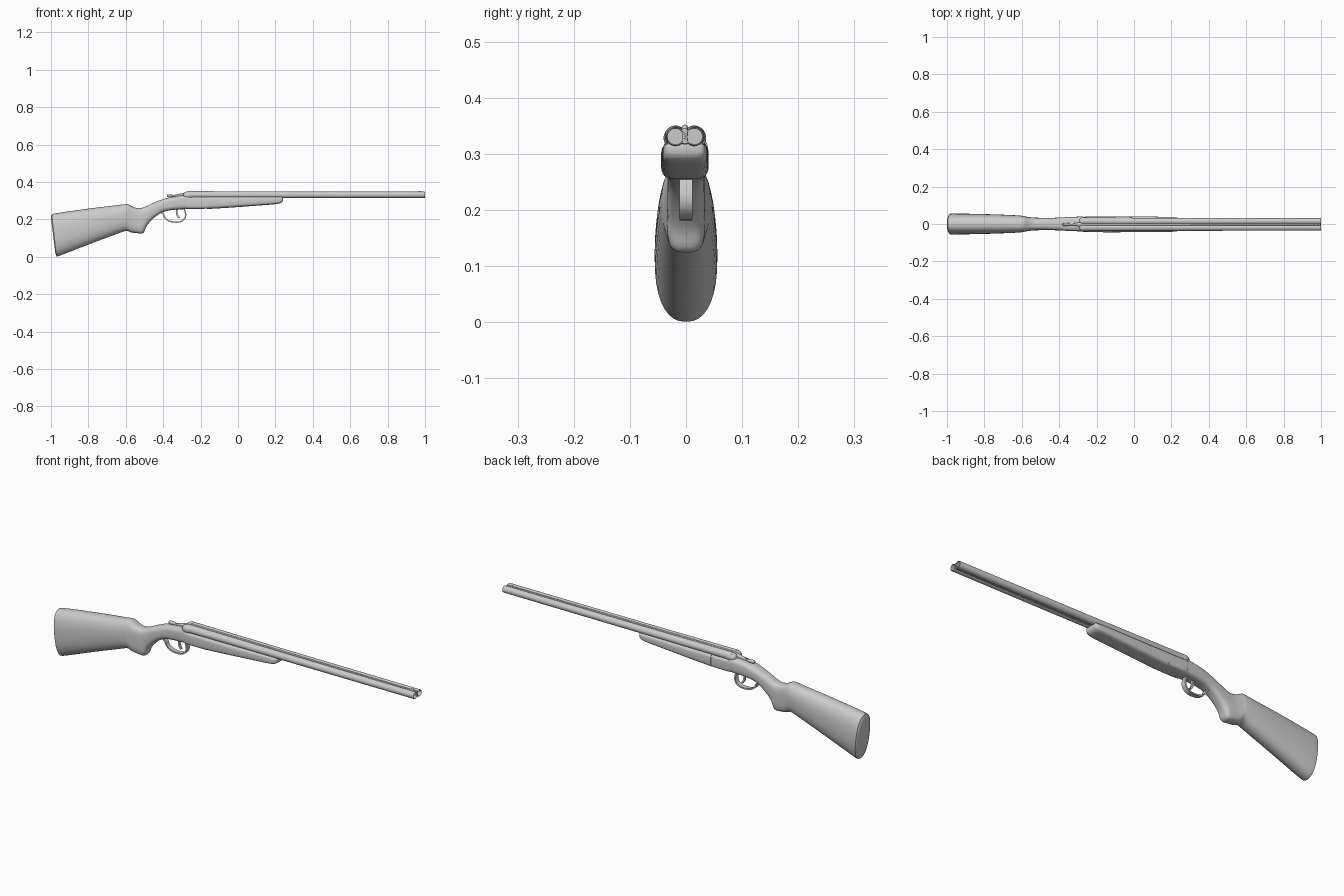
import bpy, bmesh, math

if "Cube" in bpy.data.objects:
    bpy.data.objects.remove(bpy.data.objects["Cube"])

YC = -0.002  # metalwork sits very slightly off the stock centre


def finish(name, bm, angle=40):
    bmesh.ops.recalc_face_normals(bm, faces=bm.faces)
    me = bpy.data.meshes.new(name)
    bm.to_mesh(me)
    bm.free()
    ob = bpy.data.objects.new(name, me)
    bpy.context.collection.objects.link(ob)
    bpy.ops.object.select_all(action='DESELECT')
    ob.select_set(True)
    bpy.context.view_layer.objects.active = ob
    bpy.ops.object.shade_smooth_by_angle(angle=math.radians(angle))
    return ob


def skin(bm, rings, caps=True, loop=False):
    vr = [[bm.verts.new(p) for p in r] for r in rings]
    n = len(vr[0])
    pairs = list(zip(vr, vr[1:])) + ([(vr[-1], vr[0])] if loop else [])
    for a, b in pairs:
        for i in range(n):
            j = (i + 1) % n
            bm.faces.new((a[i], a[j], b[j], b[i]))
    if caps:
        bm.faces.new(vr[0])
        bm.faces.new(vr[-1])


def catmull(pts, steps):
    out = []
    for i in range(len(pts) - 1):
        p0, p1 = pts[max(i - 1, 0)], pts[i]
        p2, p3 = pts[i + 1], pts[min(i + 2, len(pts) - 1)]
        for s in range(steps):
            t = s / steps
            out.append([0.5 * (2 * b + (c - a) * t + (2 * a - 5 * b + 4 * c - d) * t * t
                               + (3 * b - a - 3 * c + d) * t ** 3)
                        for a, b, c, d in zip(p0, p1, p2, p3)])
    return out + [list(pts[-1])]


def loft(name, stations, yc=0.0, steps=4, n=36, angle=40):
    """stations: top x, top z, bottom x, bottom z, half width, roundness exponent"""
    rings = []
    for xt, zt, xb, zb, hw, e in (catmull(stations, steps) if steps > 1 else stations):
        ring = []
        for k in range(n):
            a = 2 * math.pi * k / n
            c, s = math.cos(a), math.sin(a)
            y = hw * math.copysign(abs(c) ** (2 / e), c)
            t = 0.5 + 0.5 * math.copysign(abs(s) ** (2 / e), s)
            ring.append((xb + (xt - xb) * t, yc + y, zb + (zt - zb) * t))
        rings.append(ring)
    bm = bmesh.new()
    skin(bm, rings)
    return finish(name, bm, angle)


def lathe(name, profile, y, z, n=32):
    bm = bmesh.new()
    skin(bm, [[(x, y + r * math.cos(2 * math.pi * k / n), z + r * math.sin(2 * math.pi * k / n))
               for k in range(n)] for x, r in profile])
    return finish(name, bm)


def ribbon(name, path, thick, width, yc=0.0):
    pts = catmull(path, 5)
    rings = []
    for i, (x, z) in enumerate(pts):
        a, b = pts[max(i - 1, 0)], pts[min(i + 1, len(pts) - 1)]
        dx, dz = b[0] - a[0], b[1] - a[1]
        l = math.hypot(dx, dz)
        nx, nz = -dz / l * thick / 2, dx / l * thick / 2
        w = width / 2
        rings.append([(x + nx, yc - w, z + nz), (x + nx, yc + w, z + nz),
                      (x - nx, yc + w, z - nz), (x - nx, yc - w, z - nz)])
    bm = bmesh.new()
    skin(bm, rings)
    return finish(name, bm)


# Butt stock with pistol grip and wrist
loft("stock", [
    (-1.0, .205, -.977, .022, .044, 2.5), (-.995, .224, -.970, .005, .053, 2.4),
    (-.975, .232, -.952, .006, .056, 2.4), (-.80, .257, -.80, .065, .053, 2.4),
    (-.66, .274, -.66, .117, .048, 2.4), (-.60, .281, -.60, .138, .044, 2.6),
    (-.585, .279, -.575, .131, .040, 3), (-.56, .266, -.545, .127, .036, 3.4),
    (-.535, .260, -.507, .127, .034, 3.4), (-.505, .264, -.488, .165, .033, 3),
    (-.45, .289, -.452, .205, .033, 2.8), (-.40, .308, -.405, .237, .034, 3),
    (-.35, .320, -.35, .250, .037, 3.4), (-.27, .332, -.27, .255, .040, 3.6)])

# Receiver block under the breech
loft("receiver", [
    (-.272, .328, -.272, .255, .0395, 4), (-.255, .322, -.255, .255, .041, 4.5),
    (-.20, .320, -.20, .256, .041, 5), (-.166, .320, -.166, .257, .041, 5)], YC)

# Fore-end
loft("fore_end", [
    (-.165, .322, -.165, .255, .0425, 4), (-.05, .322, -.05, .262, .042, 3.8),
    (.10, .322, .10, .273, .041, 3.8), (.19, .322, .19, .280, .040, 3.8),
    (.225, .321, .222, .285, .038, 3.8), (.238, .320, .235, .292, .034, 3.8),
    (.241, .316, .240, .299, .028, 3.5)], YC)

# Barrels with open bores, and rounded breech fences behind them
for side, label in ((-1, "left"), (1, "right")):
    y = YC + side * 0.0168
    lathe(label + "_barrel", [
        (-.27, .0195), (-.10, .0190), (.25, .0175), (.994, .0168), (1.0, .0160),
        (1.0, .0142), (.70, .0138)], y, .331)
    lathe(label + "_breech_fence", [
        (-.292, .008), (-.287, .015), (-.278, .0195), (-.268, .0212),
        (-.252, .0212), (-.249, .0200)], y, .3285)

# Rib joining the barrels, on top and below
loft("top_rib", [(-.265, .3485, -.265, .330, .006, 6), (.998, .3455, .998, .330, .005, 6)],
     YC, steps=1, n=16)
loft("lower_rib", [(-.2, .330, -.2, .316, .006, 6), (.998, .330, .998, .318, .005, 6)],
     YC, steps=1, n=16)

# Front bead sight
bm = bmesh.new()
bmesh.ops.create_uvsphere(bm, u_segments=16, v_segments=10, radius=.006)
for v in bm.verts:
    v.co.x = v.co.x * 1.5 + .972
    v.co.y += YC
    v.co.z += .346
finish("bead_sight", bm)

# Top lever with raised thumb piece
loft("top_lever", [
    (-.381, .328, -.380, .320, .006, 3), (-.376, .333, -.375, .318, .008, 3),
    (-.355, .332, -.353, .319, .008, 3), (-.340, .331, -.338, .321, .005, 3),
    (-.315, .336, -.313, .322, .007, 3), (-.285, .343, -.285, .322, .013, 3),
    (-.262, .347, -.262, .322, .014, 3)], YC, n=20)

# Trigger guard and trigger
ribbon("trigger_guard", [
    (-.412, .238), (-.398, .225), (-.390, .207), (-.368, .191), (-.335, .185),
    (-.303, .189), (-.284, .206), (-.280, .230), (-.290, .262)], .007, .023)
ribbon("trigger", [(-.325, .262), (-.327, .238), (-.324, .222), (-.314, .206)], .009, .010)
